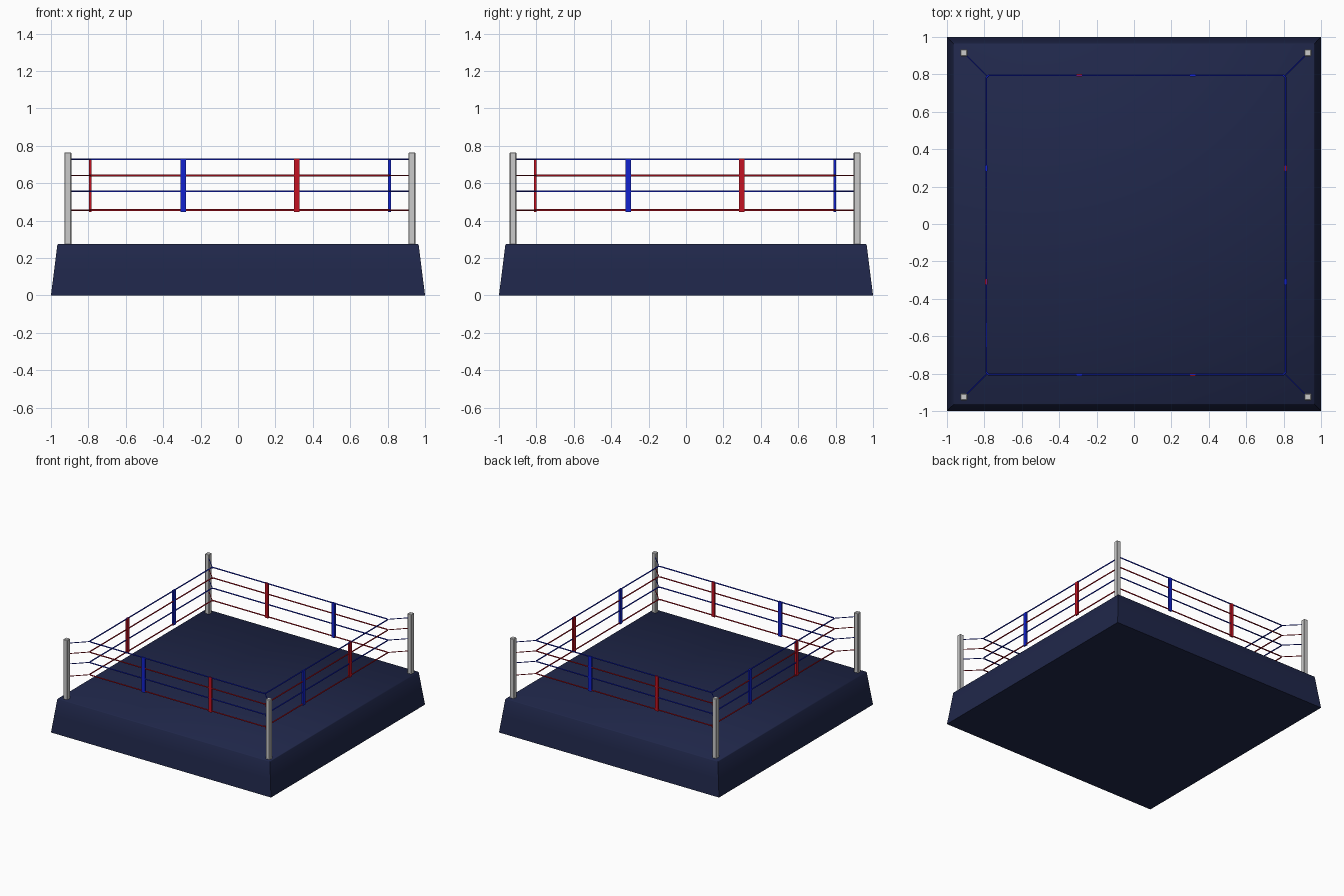
import bpy, bmesh, math
from mathutils import Vector, Matrix

if "Cube" in bpy.data.objects:
    bpy.data.objects.remove(bpy.data.objects["Cube"])

CX, CY = 0.01, -0.005      # centre of the post and rope layout
POST, ROPE = 0.92, 0.80    # half spans of posts and ropes


def material(name, rgb):
    m = bpy.data.materials.new(name)
    m.diffuse_color = (*rgb, 1)
    m.use_nodes = True
    m.node_tree.nodes["Principled BSDF"].inputs["Base Color"].default_value = m.diffuse_color
    return m


NAVY = material("navy_canvas", (0.014, 0.02, 0.068))
BLUE = material("blue", (0.006, 0.016, 0.62))
RED = material("red", (0.55, 0.006, 0.016))


def finish(name, bm, mat=None):
    bmesh.ops.recalc_face_normals(bm, faces=bm.faces)
    me = bpy.data.meshes.new(name)
    bm.to_mesh(me)
    bm.free()
    ob = bpy.data.objects.new(name, me)
    bpy.context.collection.objects.link(ob)
    if mat:
        me.materials.append(mat)
    return ob


def smooth(ob):
    bpy.ops.object.select_all(action='DESELECT')
    ob.select_set(True)
    bpy.context.view_layer.objects.active = ob
    bpy.ops.object.shade_smooth_by_angle(angle=math.radians(50))


def box(name, centre, size, mat=None, rot=0, bevel=0):
    bm = bmesh.new()
    bmesh.ops.create_cube(bm, size=1)
    bmesh.ops.scale(bm, vec=size, verts=bm.verts)
    ob = finish(name, bm, mat)
    ob.location = centre
    ob.rotation_euler.z = rot
    if bevel:
        b = ob.modifiers.new("bevel", 'BEVEL')
        b.width, b.segments = bevel, 1
    return ob


def tube(name, points, radius, mat, closed=False):
    cu = bpy.data.curves.new(name, 'CURVE')
    cu.dimensions = '3D'
    cu.bevel_depth, cu.bevel_resolution = radius, 2
    cu.use_fill_caps = True
    sp = cu.splines.new('POLY')
    sp.points.add(len(points) - 1)
    for p, co in zip(sp.points, points):
        p.co = (*co, 1)
    sp.use_cyclic_u = closed
    ob = bpy.data.objects.new(name, cu)
    bpy.context.collection.objects.link(ob)
    cu.materials.append(mat)
    bpy.ops.object.select_all(action='DESELECT')
    ob.select_set(True)
    bpy.context.view_layer.objects.active = ob
    bpy.ops.object.convert(target='MESH')
    smooth(bpy.context.view_layer.objects.active)


def turned(x, y, z, k):
    v = Matrix.Rotation(k * math.pi / 2, 3, 'Z') @ Vector((x, y, z))
    return v + Vector((CX, CY, 0))


# Platform: tapered skirt with a softened rim
bm = bmesh.new()
rings = []
for half, z in [(1, 0), (0.983, 0.135), (0.966, 0.27), (0.961, 0.275)]:
    rings.append([bm.verts.new((sx * half, sy * half, z))
                  for sx, sy in [(-1, -1), (1, -1), (1, 1), (-1, 1)]])
for a, b in zip(rings, rings[1:]):
    for i in range(4):
        j = (i + 1) % 4
        bm.faces.new((a[i], a[j], b[j], b[i]))
bm.faces.new(rings[0][::-1])
bm.faces.new(rings[-1])
smooth(finish("platform", bm, NAVY))

# Corner posts
for k in range(4):
    box(f"corner_post_{k}", turned(-POST, -POST, 0.5125, k),
        (0.037, 0.037, 0.505), bevel=0.004)

# Four rope levels with thin ties running to the posts
c = 0.012
for n, (z, mat) in enumerate([(0.456, RED), (0.557, BLUE), (0.642, RED), (0.728, BLUE)]):
    loop = []
    for k in range(4):
        loop += [turned(-ROPE, -ROPE + c, z, k), turned(-ROPE + c, -ROPE, z, k)]
        tube(f"rope_tie_{n}_{k}", [turned(-ROPE + 0.004, -ROPE + 0.004, z, k),
                                   turned(-POST, -POST, z, k)], 0.0033, mat)
    tube(f"rope_{n}", loop, 0.005, mat, closed=True)

# Vertical rope spacers: one blue and one red per side
for k in range(4):
    for x, mat, name in [(-0.303, BLUE, "blue"), (0.303, RED, "red")]:
        box(f"{name}_rope_spacer_{k}", turned(x, -ROPE, 0.589, k),
            (0.029, 0.014, 0.286), mat, k * math.pi / 2)
